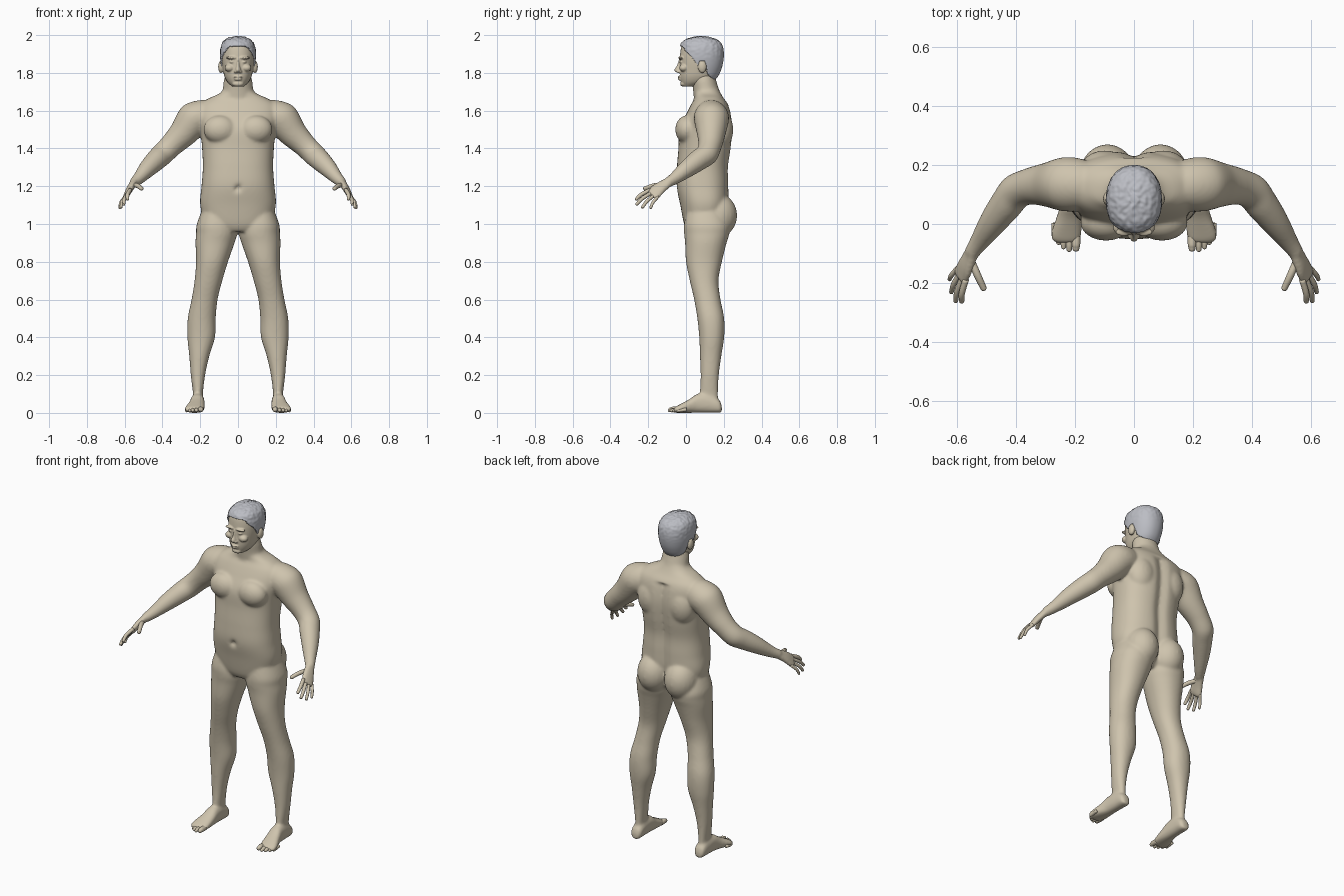
import bpy, bmesh, math
from mathutils import Vector, Matrix, noise

if "Cube" in bpy.data.objects:
    bpy.data.objects.remove(bpy.data.objects["Cube"])


def material(name, rgb):
    m = bpy.data.materials.new(name)
    m.use_nodes = True
    m.diffuse_color = (*rgb, 1)
    m.node_tree.nodes["Principled BSDF"].inputs["Base Color"].default_value = (*rgb, 1)
    return m


skin = material("beige skin", (0.62, 0.55, 0.42))
grey = material("grey hair", (0.50, 0.51, 0.55))


def spline(a, b, c, d, t):
    return 0.5 * (2 * b + (c - a) * t + (2 * a - 5 * b + 4 * c - d) * t * t
                  + (3 * b - a - 3 * c + d) * t ** 3)


def loft(bm, rings, side=1, segs=32, steps=6, power=2.0):
    """Closed tube through rings of (centre, half axis, half axis)."""
    n, rows = len(rings), []
    for i in range(n - 1):
        quad = [rings[min(max(i + k, 0), n - 1)] for k in (-1, 0, 1, 2)]
        for s in range(steps + (i == n - 2)):
            c, u, v = (spline(*[q[k] for q in quad], s / steps) for k in range(3))
            row = []
            for j in range(segs):
                a = math.tau * j / segs
                cs, sn = math.cos(a), math.sin(a)
                p = c + u * math.copysign(abs(cs) ** (2 / power), cs) \
                    + v * math.copysign(abs(sn) ** (2 / power), sn)
                row.append(bm.verts.new((p.x * side, p.y, p.z)))
            rows.append(row)
    for r0, r1 in zip(rows, rows[1:]):
        for j in range(segs):
            k = (j + 1) % segs
            bm.faces.new((r0[j], r0[k], r1[k], r1[j]))
    bm.faces.new(rows[0])
    bm.faces.new(rows[-1])
    return [v for row in rows for v in row]


def level(z, x0, x1, front, back):
    """Horizontal ring from its limits."""
    return (Vector(((x0 + x1) / 2, (front + back) / 2, z)),
            Vector(((x1 - x0) / 2, 0, 0)), Vector((0, (back - front) / 2, 0)))


def centred(z, half, front, back):
    return level(z, -half, half, front, back)


def tube(points):
    """Round rings square to a path of (x, y, z, radius)."""
    ps = [Vector(p[:3]) for p in points]
    out = []
    for i, p in enumerate(points):
        t = (ps[min(i + 1, len(ps) - 1)] - ps[max(i - 1, 0)]).normalized()
        u = t.cross(Vector((0, 0, 1))).normalized()
        out.append((ps[i], u * p[3], t.cross(u) * p[3]))
    return out


def ball(bm, centre, radii, side=1):
    c = Vector((centre[0] * side, *centre[1:]))
    bmesh.ops.create_uvsphere(bm, u_segments=24, v_segments=16, radius=1,
                              matrix=Matrix.Translation(c) @ Matrix.Diagonal((*radii, 1)))


def finish(bm, name, mat, voxel=0, smooth=0):
    bmesh.ops.recalc_face_normals(bm, faces=bm.faces)
    for f in bm.faces:
        f.smooth = True
    me = bpy.data.meshes.new(name)
    bm.to_mesh(me)
    bm.free()
    ob = bpy.data.objects.new(name, me)
    bpy.context.collection.objects.link(ob)
    me.materials.append(mat)
    if voxel:
        r = ob.modifiers.new("blend", 'REMESH')
        r.mode, r.voxel_size, r.use_smooth_shade = 'VOXEL', voxel, True
        s = ob.modifiers.new("soften", 'SMOOTH')
        s.factor, s.iterations = 0.5, smooth
    return ob


# Torso, with spine groove and navel
body = bmesh.new()
torso = loft(body, [centred(*r) for r in (
    (0.96, .12, .01, .17), (1.0, .17, -.01, .2), (1.1, .2, -.03, .225),
    (1.2, .193, -.05, .228), (1.3, .186, -.048, .226), (1.4, .19, -.04, .24),
    (1.5, .2, -.035, .248), (1.58, .22, 0, .24), (1.63, .205, .025, .225),
    (1.665, .155, .045, .2), (1.69, .10, .045, .185), (1.72, .07, .05, .17))],
    segs=72, steps=8, power=2.4)
for v in torso:
    x, y, z = v.co
    if y > .12 and 1.0 < z < 1.62:
        v.co.y -= .02 * math.exp(-(x / .03) ** 2)
    elif y < 0:
        v.co.y += .025 * math.exp(-(x * x + (z - 1.19) ** 2) / .0002)

# Neck
loft(body, [centred(*r) for r in (
    (1.60, .1, .05, .2), (1.66, .09, .042, .19), (1.72, .08, .036, .172),
    (1.76, .075, .03, .16), (1.8, .065, .03, .15))])

LEG = ((1.1, .04, .18, .01, .19), (1.0, .01, .218, -.01, .23), (.95, .004, .222, -.01, .23),
       (.9, .018, .225, -.005, .215), (.8, .053, .222, 0, .19), (.7, .083, .23, .02, .172),
       (.6, .108, .246, .043, .183), (.5, .118, .266, .06, .202), (.4, .122, .268, .07, .202),
       (.3, .152, .258, .074, .187), (.2, .174, .25, .077, .174), (.1, .186, .238, .075, .17),
       (.03, .188, .235, .09, .17))
FOOT = ((.19, .213, .015, .035), (.175, .212, .032, .07), (.12, .213, .035, .10),
        (.06, .215, .038, .10), (.02, .22, .044, .074), (-.02, .228, .051, .052),
        (-.05, .232, .05, .036), (-.066, .23, .034, .026))
ARM = ((.12, .13, 1.57, .07), (.18, .133, 1.57, .088), (.235, .135, 1.552, .092),
       (.295, .133, 1.475, .075), (.35, .128, 1.42, .063), (.4, .11, 1.37, .06),
       (.435, .065, 1.337, .056), (.48, .005, 1.292, .047), (.525, -.06, 1.242, .033),
       (.553, -.1, 1.217, .026))
ACROSS = Vector((.45, .67, -.6))
PALM_NORMAL = Vector((.035, -.08, -.06)).normalized().cross(ACROSS)
PALM = (((.548, -.09, 1.224), .026, .02), ((.57, -.14, 1.19), .036, .018),
        ((.584, -.168, 1.163), .04, .015), ((.593, -.185, 1.15), .036, .011))

for s in (1, -1):
    # Legs and feet
    loft(body, [level(*r) for r in LEG], s, power=2.15)
    loft(body, [(Vector((x, y, h / 2)), Vector((w, 0, 0)), Vector((0, 0, h / 2)))
                for y, x, w, h in FOOT], s, power=2.4)
    # Buttocks and chest
    ball(body, (.09, .168, 1.045), (.095, .103, .115), s)
    ball(body, (.095, .005, 1.5), (.088, .062, .075), s)
    ball(body, (.1, .18, 1.5), (.085, .07, .11), s)
    # Arms and palms
    loft(body, tube(ARM), s)
    loft(body, [(Vector(c), ACROSS * w, PALM_NORMAL * t) for c, w, t in PALM], s, power=2.4)
finish(body, "body", skin, .0075, 10)


def digit(bm, a, b, c, r, side):
    """Finger or toe bending through three points, with a rounded tip."""
    a, b, c = Vector(a), Vector(b), Vector(c)
    d = (c - b).normalized() * r
    loft(bm, tube([(*a, r), (*b, r), (*(c - d), r * .85), (*(c - d * .3), r * .65),
                   (*c, r * .1)]), side, 16, 4)


# Fingers and thumbs
hands = bmesh.new()
TIPS = ((.585, -.268, 1.127), (.606, -.266, 1.1), (.621, -.235, 1.083), (.627, -.19, 1.08))
for s in (1, -1):
    for i, tip in enumerate(TIPS):
        root = Vector((.584, -.168, 1.163)) + ACROSS * (-.03 + .02 * i)
        bend = root.lerp(Vector(tip), .55) + Vector((.006, -.003, .006))
        digit(hands, root, bend, tip, .0105 - .0007 * i, s)
    digit(hands, (.555, -.12, 1.205), (.533, -.17, 1.203), (.507, -.226, 1.185), .0125, s)
finish(hands, "fingers", skin)

# Toes
toes = bmesh.new()
for s in (1, -1):
    for i, (x, tip, r) in enumerate(((.197, -.094, .0145), (.22, -.095, .011), (.239, -.086, .0105),
                                     (.256, -.071, .010), (.271, -.052, .0095))):
        digit(toes, (x, tip + .055, .018), (x, tip + .025, r + .004), (x, tip, r), r, s)
finish(toes, "toes", skin)

# Head with facial features
HEAD = ((1.728, .03, -.015, .05), (1.75, .055, -.026, .125), (1.78, .071, -.032, .16),
        (1.82, .08, -.033, .18), (1.86, .086, -.033, .19), (1.9, .088, -.031, .193),
        (1.94, .083, -.024, .187), (1.965, .069, -.008, .168), (1.98, .045, .028, .135),
        (1.987, .012, .07, .1))
head = bmesh.new()
loft(head, [centred(*r) for r in HEAD], segs=48, power=2.2)
loft(head, [centred(*r) for r in ((1.878, .008, -.036, 0), (1.84, .01, -.048, 0),
                                  (1.818, .016, -.061, 0), (1.806, .018, -.056, 0),
                                  (1.8, .012, -.04, 0))])
ball(head, (0, -.033, 1.778), (.024, .012, .005))
ball(head, (0, -.031, 1.766), (.021, .012, .006))
ball(head, (0, -.014, 1.742), (.03, .017, .015))
for s in (1, -1):
    ball(head, (.034, -.027, 1.88), (.03, .014, .008), s)
    ball(head, (.032, -.022, 1.858), (.013, .013, .008), s)
    ball(head, (.045, -.012, 1.826), (.026, .024, .02), s)
    ball(head, (.014, -.04, 1.806), (.008, .01, .007), s)
    ball(head, (.09, .086, 1.832), (.015, .023, .033), s)
finish(head, "head", skin, .004, 3)

# Short hair: a tousled shell above the hairline
HAIRLINE = ((-.1, 1.945), (-.02, 1.942), (0, 1.915), (.03, 1.885), (.055, 1.85), (.066, 1.835),
            (.074, 1.862), (.1, 1.862), (.118, 1.79), (.15, 1.762), (.3, 1.758))


def hairline(y):
    for (y0, z0), (y1, z1) in zip(HAIRLINE, HAIRLINE[1:]):
        if y <= y1:
            return z0 + (z1 - z0) * (y - y0) / (y1 - y0)


hair = bmesh.new()
loft(hair, [centred(*r) for r in HEAD], segs=112, steps=9, power=2.2)
bmesh.ops.recalc_face_normals(hair, faces=hair.faces)
hair.normal_update()
for v in hair.verts:
    top = min(max((v.co.z - 1.86) / .1, 0), 1)
    v.co += v.normal * (.007 + .004 * top * noise.noise(v.co * 70))
bmesh.ops.delete(hair, context='FACES', geom=[
    f for f in hair.faces
    if f.calc_center_median().z < hairline(f.calc_center_median().y)])
cap = finish(hair, "hair", grey)
shell = cap.modifiers.new("thickness", 'SOLIDIFY')
shell.thickness, shell.offset = .01, -1
